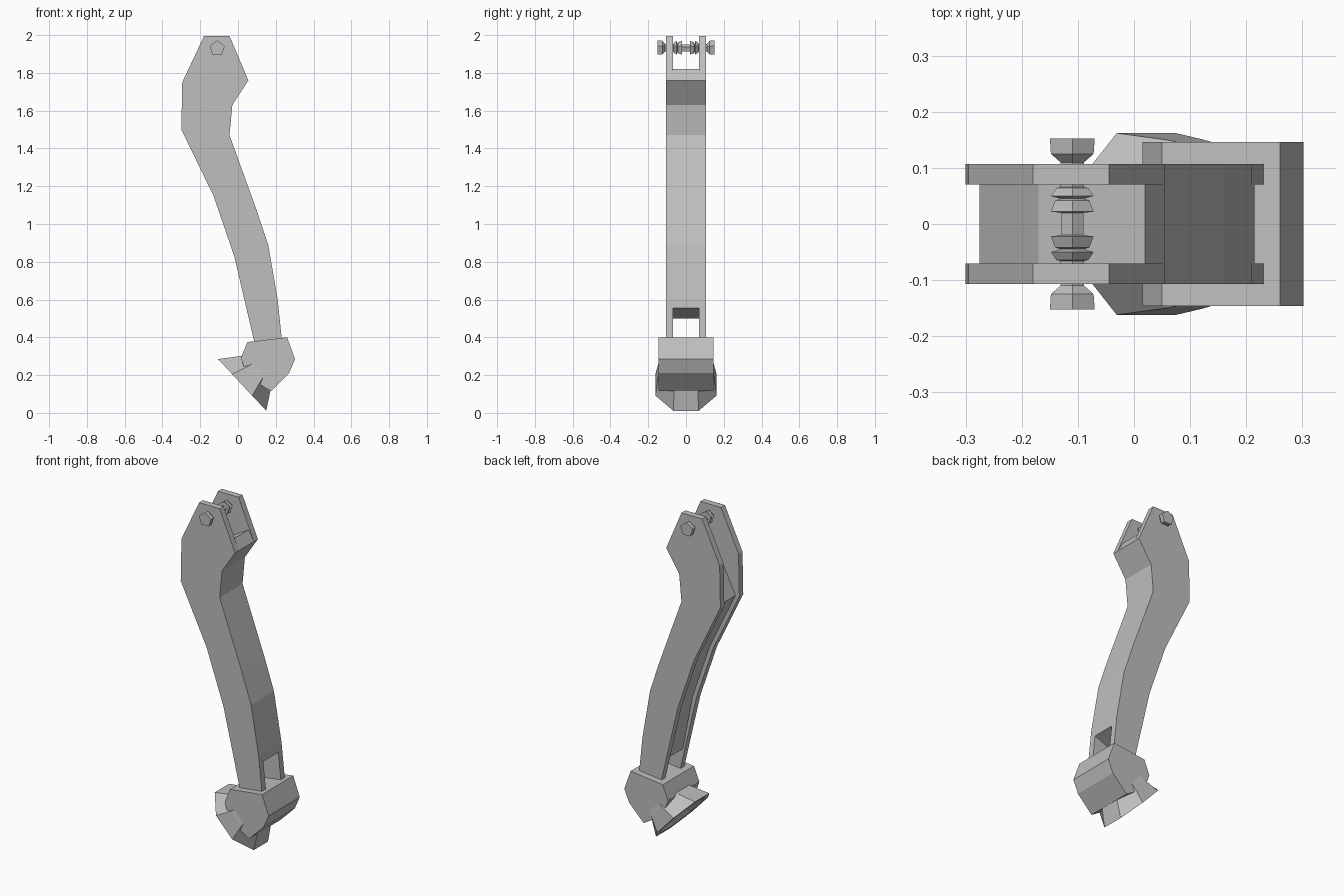
import bpy, bmesh, math
from mathutils import Vector

if "Cube" in bpy.data.objects:
    bpy.data.objects.remove(bpy.data.objects["Cube"])

grey = bpy.data.materials.new("plain_grey")
grey.use_nodes = True
grey.diffuse_color = (0.52, 0.52, 0.52, 1)
grey.node_tree.nodes["Principled BSDF"].inputs["Base Color"].default_value = grey.diffuse_color


def loft(name, rings):
    """Skin a list of equal-length point rings and cap both ends."""
    bm = bmesh.new()
    loops = [[bm.verts.new(p) for p in ring] for ring in rings]
    n = len(rings[0])
    for a, b in zip(loops, loops[1:]):
        for i in range(n):
            j = (i + 1) % n
            bm.faces.new((a[i], a[j], b[j], b[i]))
    bm.faces.new(loops[0][::-1])
    bm.faces.new(loops[-1])
    bmesh.ops.recalc_face_normals(bm, faces=bm.faces[:])
    mesh = bpy.data.meshes.new(name)
    bm.to_mesh(mesh)
    bm.free()
    mesh.materials.append(grey)
    obj = bpy.data.objects.new(name, mesh)
    bpy.context.collection.objects.link(obj)
    return obj


def prism(name, profile, y0, y1):
    return loft(name, [[(x, y, z) for x, z in profile] for y in (y0, y1)])


# Leg outline: outer edge runs down, inner edge runs back up
outer_edge = [(0.055, 1.76), (-0.03, 1.63), (-0.045, 1.47), (0.10, 1.07),
              (0.16, 0.89), (0.21, 0.60)]
inner_edge = [(-0.02, 0.83), (-0.13, 1.15), (-0.30, 1.50)]
plate = ([(-0.18, 1.995), (-0.045, 1.995)] + outer_edge
         + [(0.235, 0.36), (0.09, 0.36)] + inner_edge + [(-0.295, 1.75)])
for side, label in ((-1, "front"), (1, "back")):
    prism(label + "_side_plate", plate, side * 0.07, side * 0.107)

# Web joining the plates, open above the foot
web = ([(0.02, 1.82)] + outer_edge + [(0.215, 0.555), (0.07, 0.50)]
       + [(x + 0.025, z) for x, z in inner_edge] + [(-0.17, 1.71)])
prism("web", web, -0.07, 0.07)

# Hip pin: five-sided turned profile of (y, radius), mirrored about the middle
half = [(0.02, 0.021), (0.022, 0.04), (0.042, 0.032), (0.045, 0.022),
        (0.05, 0.04), (0.064, 0.03), (0.066, 0.022), (0.11, 0.022),
        (0.125, 0.04), (0.152, 0.042)]
turned = [(-y, r) for y, r in reversed(half)] + half
loft("hip_pin", [[(-0.11 + r * math.sin(a), y, 1.93 + r * math.cos(a))
                  for a in (math.tau * i / 5 for i in range(5))]
                 for y, r in turned])

# Ankle block
ankle = [(0.05, 0.375), (0.26, 0.40), (0.302, 0.285), (0.27, 0.21),
         (0.175, 0.115), (0.05, 0.19), (0.015, 0.29)]
prism("ankle_block", ankle, -0.146, 0.146)

# Tilted foot pad with a shallow hollow sole
centre = Vector((0.022, 0, 0.148))
axis = Vector((0.73, 0, 0.68)).normalized()
along = Vector((0.68, 0, -0.73)).normalized()


def octagon(depth, length, width):
    pts = []
    for i in range(8):
        a = math.tau * (i + 0.5) / 8
        k = 1 / math.cos(math.pi / 8)
        p = centre + axis * depth + along * (length * k * math.cos(a))
        pts.append(p + Vector((0, width * k * math.sin(a), 0)))
    return pts


loft("foot_pad", [octagon(0.025, 0.12, 0.10), octagon(0, 0.155, 0.135),
                  octagon(0, 0.187, 0.162), octagon(0.095, 0.12, 0.15),
                  octagon(0.15, 0.09, 0.14)])
